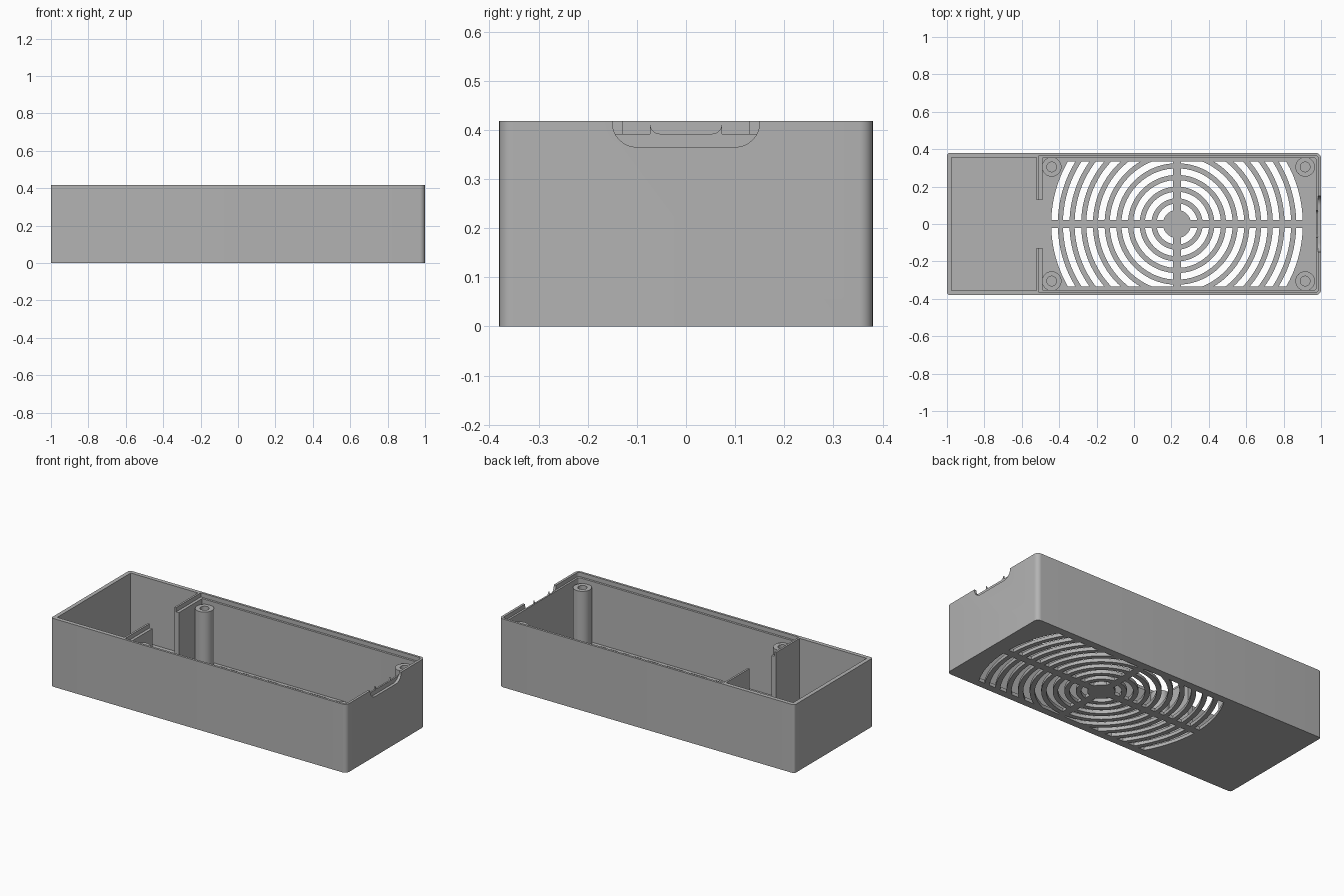
import bpy, bmesh, math
from mathutils import Vector

if "Cube" in bpy.data.objects:
    bpy.data.objects.remove(bpy.data.objects["Cube"])

grey = bpy.data.materials.new("plain_grey")
grey.diffuse_color = (0.45, 0.45, 0.45, 1)
grey.use_nodes = True
grey.node_tree.nodes["Principled BSDF"].inputs["Base Color"].default_value = grey.diffuse_color

TOP, FLOOR, LEDGE = 0.418, 0.02, 0.392


def make_object(name, bm):
    bmesh.ops.recalc_face_normals(bm, faces=bm.faces)
    mesh = bpy.data.meshes.new(name)
    bm.to_mesh(mesh)
    bm.free()
    mesh.materials.append(grey)
    ob = bpy.data.objects.new(name, mesh)
    bpy.context.collection.objects.link(ob)
    return ob


def add_prism(bm, points, direction):
    """Extrude a closed outline along a direction."""
    face = bm.faces.new([bm.verts.new(p) for p in points])
    out = bmesh.ops.extrude_face_region(bm, geom=[face], use_keep_orig=True)
    verts = [g for g in out["geom"] if isinstance(g, bmesh.types.BMVert)]
    bmesh.ops.translate(bm, verts=verts, vec=Vector(direction))


def rounded_outline(x0, x1, y0, y1, radii, steps=8):
    """Rounded rectangle; radii run from lower left, anticlockwise."""
    pts = []
    corners = [(x0, y0, 1, 1), (x1, y0, -1, 1), (x1, y1, -1, -1), (x0, y1, 1, -1)]
    for i, ((x, y, sx, sy), r) in enumerate(zip(corners, radii)):
        if r == 0:
            pts.append((x, y))
            continue
        for k in range(steps + 1):
            a = math.pi * (1 + i / 2 + k / steps / 2)
            pts.append((x + sx * r + r * math.cos(a), y + sy * r + r * math.sin(a)))
    return pts


def block(name, x0, x1, half_y, z0, z1, radii=(0, 0, 0, 0)):
    bm = bmesh.new()
    outline = rounded_outline(x0, x1, -half_y, half_y, radii)
    add_prism(bm, [(x, y, z0) for x, y in outline], (0, 0, z1 - z0))
    return make_object(name, bm)


def cut(target, cutter):
    mod = target.modifiers.new("cut", "BOOLEAN")
    mod.operation = "DIFFERENCE"
    mod.solver = "EXACT"
    mod.object = cutter
    bpy.context.view_layer.objects.active = target
    bpy.ops.object.modifier_apply(modifier=mod.name)
    bpy.data.objects.remove(cutter)


def smooth(ob):
    bpy.ops.object.select_all(action="DESELECT")
    ob.select_set(True)
    bpy.context.view_layer.objects.active = ob
    bpy.ops.object.shade_smooth_by_angle(angle=math.radians(30))


# Case shell with two compartments, leaving a divider between them
case = block("case", -1, 1, 0.38, 0, TOP, (0.015, 0.028, 0.028, 0.015))
cut(case, block("small_bay", -0.975, -0.52, 0.355, FLOOR, 0.5))
cut(case, block("large_bay", -0.49, 0.973, 0.353, FLOOR, 0.5, (0, 0.012, 0.012, 0)))
# Stepped lid seat around the large compartment
cut(case, block("lid_seat", -0.508, 0.985, 0.366, LEDGE, 0.5, (0, 0.018, 0.018, 0)))
# Gap in the middle of the divider
cut(case, block("divider_gap", -0.53, -0.48, 0.128, FLOOR, 0.5))

# Finger scoop in the right end wall
bm = bmesh.new()
scoop = rounded_outline(-0.15, 0.15, 0.365, 0.5, (0.05, 0.05, 0, 0))
add_prism(bm, [(0.983, y, z) for y, z in scoop], (0.05, 0, 0))
cut(case, make_object("scoop", bm))

# Concentric vent slots, split by a cross and trimmed to a straight band
CX, BAR, LIMIT = 0.23, 0.0225, 0.335
bm = bmesh.new()
for ring in range(10):
    r0 = 0.075 + 0.0625 * ring
    r1 = r0 + 0.035

    def arc(r, n=16):
        a0 = math.asin(BAR / r)
        a1 = math.acos(BAR / r)
        if r > LIMIT:
            a1 = min(a1, math.asin(LIMIT / r))
        return [(r * math.cos(a0 + (a1 - a0) * k / n),
                 r * math.sin(a0 + (a1 - a0) * k / n)) for k in range(n + 1)]

    outline = arc(r1)
    if math.hypot(BAR, LIMIT) < r1 and math.hypot(BAR, LIMIT) > r0:
        outline.append((BAR, LIMIT))
    outline += reversed(arc(r0))
    for sx in (-1, 1):
        for sy in (-1, 1):
            add_prism(bm, [(CX + sx * x, sy * y, -0.05) for x, y in outline], (0, 0, 0.12))
cut(case, make_object("vent_slots", bm))
smooth(case)

# Small catch ridges on the ledge inside the scoop
for side, label in ((-1, "front"), (1, "back")):
    bm = bmesh.new()
    r = 0.02
    pts = [(0.073, LEDGE - 0.004), (0.073, LEDGE + r)]
    for k in range(1, 7):
        a = k / 6 * math.pi / 2
        pts.append((0.053 + r * math.cos(a), LEDGE + r - r * math.sin(a)))
    pts.append((0.053, LEDGE - 0.004))
    add_prism(bm, [(0.974, side * y, z) for y, z in pts], (0.009, 0, 0))
    smooth(make_object("catch_ridge_" + label, bm))

# Screw posts with blind holes
profile = [(0.052, 0.01), (0.052, 0.365), (0.026, 0.365), (0.026, 0.06), (0, 0.06)]
for px, xname in ((-0.44, "left"), (0.915, "right")):
    for py, yname in ((-0.305, "front"), (0.305, "back")):
        bm = bmesh.new()
        verts = [bm.verts.new((r, 0, z)) for r, z in [(0, 0.01)] + profile]
        edges = [bm.edges.new(pair) for pair in zip(verts, verts[1:])]
        bmesh.ops.spin(bm, geom=verts + edges, cent=(0, 0, 0), axis=(0, 0, 1),
                       angle=2 * math.pi, steps=32)
        bmesh.ops.remove_doubles(bm, verts=bm.verts, dist=0.0001)
        bmesh.ops.translate(bm, verts=bm.verts, vec=(px, py, 0))
        smooth(make_object(f"screw_post_{xname}_{yname}", bm))
